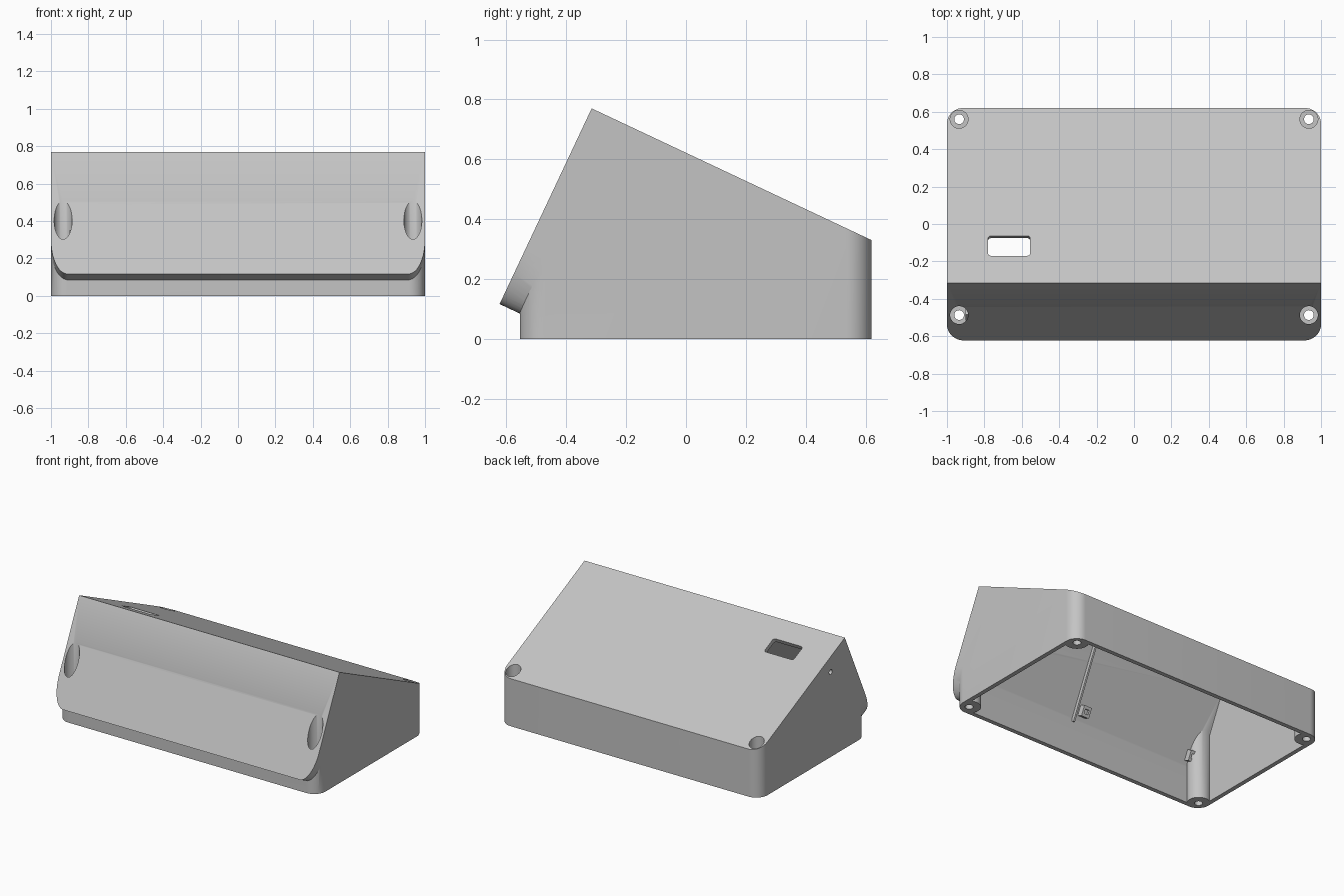
import bpy, bmesh, math
from mathutils import Vector

cube = bpy.data.objects.get("Cube")
if cube:
    bpy.data.objects.remove(cube, do_unlink=True)

grey = bpy.data.materials.new("light_grey")
grey.use_nodes = True
grey.diffuse_color = (0.55, 0.55, 0.55, 1)
grey.node_tree.nodes["Principled BSDF"].inputs["Base Color"].default_value = (0.55, 0.55, 0.55, 1)

# Main dimensions: wedge directions and wall thickness
WALL = 0.03
FRONT, BACK = -0.555, 0.62
APEX = Vector((0, -0.315, 0.77))
ALONG = Vector((0, 0.935, -0.44)).normalized()   # down the roof
UP = Vector((0, -ALONG.z, ALONG.y))              # up the front panel
LIP = APEX - UP * 0.722
X = Vector((1, 0, 0))


def finish(bm, name):
    bmesh.ops.recalc_face_normals(bm, faces=bm.faces)
    mesh = bpy.data.meshes.new(name)
    bm.to_mesh(mesh)
    bm.free()
    mesh.materials.append(grey)
    obj = bpy.data.objects.new(name, mesh)
    bpy.context.collection.objects.link(obj)
    return obj


def prism(name, points, sweep, planes=()):
    """Sweep a flat outline, then trim it by (point, outward normal) planes."""
    bm = bmesh.new()
    face = bm.faces.new([bm.verts.new(p) for p in points])
    ext = bmesh.ops.extrude_face_region(bm, geom=[face], use_keep_orig=True)
    moved = [v for v in ext["geom"] if isinstance(v, bmesh.types.BMVert)]
    bmesh.ops.translate(bm, verts=moved, vec=sweep)
    for co, no in planes:
        cut = bmesh.ops.bisect_plane(bm, geom=bm.verts[:] + bm.edges[:] + bm.faces[:],
                                     plane_co=co, plane_no=no, clear_outer=True)
        edges = [e for e in bm.edges if e.is_boundary]
        if edges:
            bmesh.ops.holes_fill(bm, edges=edges)
    return finish(bm, name)


def rounded(x0, x1, y0, y1, r, steps=12):
    """Outline of a rectangle with rounded corners."""
    out = []
    for i, (cx, cy) in enumerate(((x1 - r, y1 - r), (x0 + r, y1 - r),
                                  (x0 + r, y0 + r), (x1 - r, y0 + r))):
        for k in range(steps + 1):
            a = math.pi / 2 * (i + k / steps)
            out.append((cx + r * math.cos(a), cy + r * math.sin(a)))
    return out


def cylinder(name, center, radius, sweep, sides=40):
    axis = sweep.normalized()
    a = axis.orthogonal().normalized()
    b = axis.cross(a)
    ring = [center + a * radius * math.cos(t) + b * radius * math.sin(t)
            for t in (2 * math.pi * i / sides for i in range(sides))]
    return prism(name, ring, sweep)


def combine(target, tool, mode):
    """Apply a boolean and drop the tool."""
    mod = target.modifiers.new(mode, "BOOLEAN")
    mod.operation, mod.object, mod.solver = mode, tool, "EXACT"
    bpy.context.view_layer.update()
    mesh = bpy.data.meshes.new_from_object(
        target.evaluated_get(bpy.context.evaluated_depsgraph_get()))
    target.modifiers.clear()
    target.data = mesh
    bpy.data.objects.remove(tool, do_unlink=True)


def shell(name, inset, bottom):
    """Rounded base prism trimmed by the roof and the front panel."""
    plan = rounded(-1 + inset, 1 - inset, FRONT + inset, BACK - inset, 0.085 - inset * 0.7)
    return prism(name, [(x, y, bottom) for x, y in plan], Vector((0, 0, 1)),
                 [(APEX - UP * inset, UP), (LIP + ALONG * inset, -ALONG)])


# Outer body: base prism plus overhanging front panel with rounded lower corners
body = shell("enclosure_body", 0, 0)
rx, rs, n = 0.09, 0.2, 14
side = [(1 - rx + rx * math.sin(t), rs - rs * math.cos(t))
        for t in (math.pi / 2 * i / n for i in range(n + 1))] + [(1, 0.722)]
outline = side + [(-x, s) for x, s in reversed(side)]
panel = prism("front_panel", [LIP + X * x + UP * s for x, s in outline], ALONG * 0.2)
combine(body, panel, "UNION")

# Hollow interior, leaving a screw post in each corner
screws = [Vector((sx * 0.935, y, 0)) for sx in (-1, 1) for y in (-0.487, 0.56)]
cavity = shell("cavity", WALL, -0.1)
for p in screws:
    combine(cavity, cylinder("post", p - Vector((0, 0, 0.2)), 0.075, Vector((0, 0, 1.3))),
            "DIFFERENCE")
combine(body, cavity, "DIFFERENCE")

# Screw holes with deep counterbores
for p in screws:
    combine(body, cylinder("bore", p + Vector((0, 0, 0.1)), 0.048, Vector((0, 0, 1))), "DIFFERENCE")
    combine(body, cylinder("hole", p - Vector((0, 0, 0.1)), 0.026, Vector((0, 0, 0.5))), "DIFFERENCE")

# Roof window and small hole in the right-hand side wall
d0, d1 = (-0.17 - APEX.y) / ALONG.y, (-0.063 - APEX.y) / ALONG.y
window = [APEX - UP * 0.1 + X * x + ALONG * d for x, d in rounded(-0.78, -0.555, d0, d1, 0.015, 4)]
combine(body, prism("window", window, UP * 0.2), "DIFFERENCE")
combine(body, cylinder("side_hole", Vector((-1.1, -0.16, 0.59)), 0.017, X * 0.2, 24), "DIFFERENCE")

# Clean up and shade
bm = bmesh.new()
bm.from_mesh(body.data)
bmesh.ops.remove_doubles(bm, verts=bm.verts, dist=0.0002)
bm.to_mesh(body.data)
bm.free()
bpy.context.view_layer.objects.active = body
body.select_set(True)
bpy.ops.object.shade_smooth_by_angle(angle=math.radians(30))


def block(name, x, width, s0, s1, height):
    """Block standing on the inner side of the front panel."""
    base = LIP + ALONG * (WALL - 0.005)
    pts = [base + X * (x + dx * width / 2) + UP * s
           for dx, s in ((-1, s0), (1, s0), (1, s1), (-1, s1))]
    return prism(name, pts, ALONG * height)


# Inner rib and board clips on the front panel
block("inner_rib", 0.06, 0.012, 0.15, 0.69, 0.03)
for i, x in enumerate((0.0, -0.87)):
    clip = block("board_clip_%d" % (i + 1), x, 0.06, 0.2, 0.27, 0.045)
    notch = block("notch", x, 0.03, 0.22, 0.25, 0.1)
    notch.location = ALONG * 0.03
    combine(clip, notch, "DIFFERENCE")
